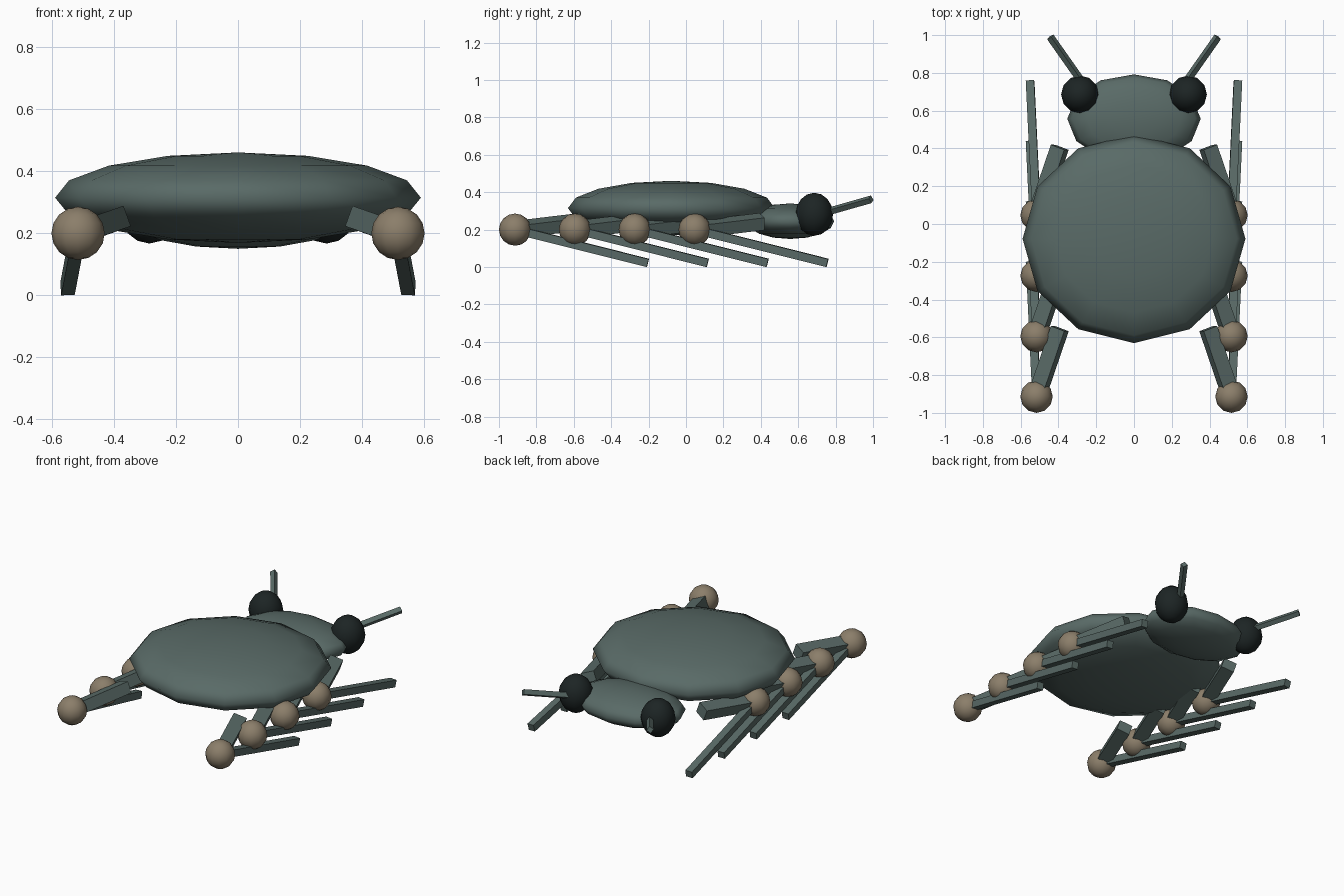
import bpy
from mathutils import Vector

if "Cube" in bpy.data.objects:
    bpy.data.objects.remove(bpy.data.objects["Cube"])


def material(name, rgb):
    m = bpy.data.materials.new(name)
    m.diffuse_color = (*rgb, 1)
    m.use_nodes = True
    m.node_tree.nodes["Principled BSDF"].inputs["Base Color"].default_value = m.diffuse_color
    return m


SHELL = material("shell_grey_green", (0.10, 0.145, 0.135))
JOINT = material("joint_tan", (0.26, 0.21, 0.145))
EYE = material("eye_black", (0.012, 0.018, 0.018))


def ball(name, centre, radii, mat):
    """Low-poly smooth ellipsoid."""
    bpy.ops.mesh.primitive_uv_sphere_add(segments=12, ring_count=8, radius=1, location=centre)
    o = bpy.context.object
    o.name = name
    o.scale = radii
    bpy.ops.object.transform_apply(location=False, rotation=False, scale=True)
    bpy.ops.object.shade_smooth()
    o.data.materials.append(mat)
    return o


def rod(name, a, b, w, h):
    """Flat-faced box running from a to b."""
    a, b = Vector(a), Vector(b)
    d = b - a
    bpy.ops.mesh.primitive_cube_add(size=1, location=(a + b) / 2)
    o = bpy.context.object
    o.name = name
    o.scale = (w, h, d.length)
    o.rotation_mode = 'QUATERNION'
    o.rotation_quaternion = Vector((0, 0, 1)).rotation_difference(d)
    o.data.materials.append(SHELL)
    return o


# Body and head
ball("body", (0, -0.078, 0.315), (0.59, 0.553, 0.146), SHELL)
ball("head", (0, 0.557, 0.245), (0.353, 0.235, 0.095), SHELL)

for side, s in (("left", -1), ("right", 1)):
    # Eye and antenna
    ball(f"{side}_eye", (s * 0.286, 0.686, 0.282), (0.1, 0.1, 0.115), EYE)
    rod(f"{side}_antenna", (s * 0.265, 0.737, 0.29), (s * 0.443, 0.99, 0.362), 0.03, 0.03)
    # Four legs: thigh, knee ball, shin
    for i in range(4):
        y = -0.914 + 0.32 * i
        knee = (s * 0.516, y, 0.2)
        rod(f"{side}_thigh_{i + 1}", (s * 0.393, y + 0.36, 0.243), knee, 0.08, 0.07)
        ball(f"{side}_knee_{i + 1}", knee, (0.086,) * 3, JOINT)
        rod(f"{side}_shin_{i + 1}", knee, (s * 0.55, y + 0.71, 0.022), 0.044, 0.044)
